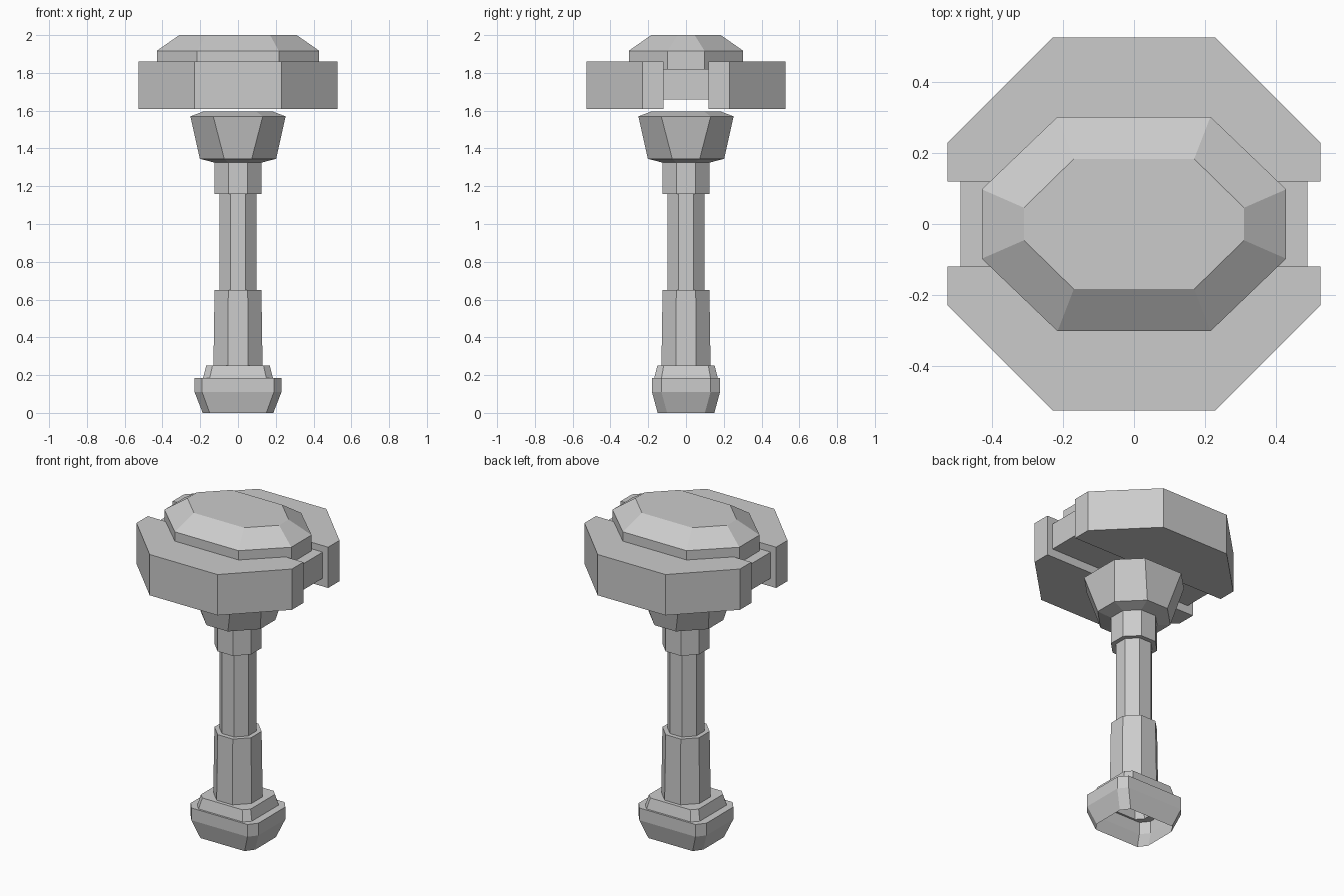
import bpy
import bmesh

cube = bpy.data.objects.get("Cube")
if cube:
    bpy.data.objects.remove(cube, do_unlink=True)

# Single plain grey material
grey = bpy.data.materials.new("plain_grey")
grey.use_nodes = True
COLOUR = (0.6, 0.6, 0.6, 1.0)
grey.diffuse_color = COLOUR
grey.node_tree.nodes["Principled BSDF"].inputs["Base Color"].default_value = COLOUR

REGULAR = 0.4142  # half side over apothem of a regular octagon


def octagon(hx, hy, cx, cy):
    """Chamfered rectangle: half sizes hx, hy; flats reach cx and cy."""
    return [(hx, -cy), (hx, cy), (cx, hy), (-cx, hy),
            (-hx, cy), (-hx, -cy), (-cx, -hy), (cx, -hy)]


def regular(r, flat=REGULAR):
    return octagon(r, r, r * flat, r * flat)


def loft(name, rings, cap_bottom=True, cap_top=True):
    """Join (height, outline) rings into a flat-faced solid or open shell."""
    bm = bmesh.new()
    loops = [[bm.verts.new((x, y, z)) for x, y in outline] for z, outline in rings]
    for low, high in zip(loops, loops[1:]):
        n = len(low)
        for i in range(n):
            j = (i + 1) % n
            bm.faces.new((low[i], low[j], high[j], high[i]))
    if cap_bottom:
        bm.faces.new(loops[0][::-1])
    if cap_top:
        bm.faces.new(loops[-1])
    mesh = bpy.data.meshes.new(name)
    bm.to_mesh(mesh)
    bm.free()
    mesh.materials.append(grey)
    obj = bpy.data.objects.new(name, mesh)
    bpy.context.collection.objects.link(obj)
    return obj


# Pommel: hollow shell, open underneath
neck_outer = octagon(0.185, 0.168, 0.15, 0.13)
loft("pommel", [
    (0.0, octagon(0.187, 0.15, 0.15, 0.10)),
    (0.11, octagon(0.23, 0.18, 0.19, 0.13)),
    (0.185, octagon(0.23, 0.18, 0.19, 0.13)),
    (0.185, neck_outer),
], cap_bottom=False, cap_top=False)

# Stepped ring between pommel and grip
loft("pommel_ring", [
    (0.185, neck_outer),
    (0.25, octagon(0.168, 0.152, 0.135, 0.118)),
    (0.25, regular(0.13)),
], cap_bottom=False, cap_top=False)

# Grip, shaft and collar
loft("grip", [(0.25, regular(0.13)), (0.65, regular(0.124)),
              (0.65, regular(0.098))], cap_bottom=False, cap_top=False)
loft("shaft", [(0.65, regular(0.098)), (1.16, regular(0.098))],
     cap_bottom=False, cap_top=False)
loft("collar", [(1.16, regular(0.098)), (1.16, regular(0.124)),
                (1.325, regular(0.124))], cap_bottom=False, cap_top=False)

# Flared socket under the head
loft("head_socket", [
    (1.325, regular(0.124)),
    (1.345, regular(0.202, 0.36)),
    (1.57, regular(0.252, 0.52)),
    (1.595, regular(0.185, 0.52)),
], cap_bottom=False)

# Two mirrored halves of the head, split by a channel
for name, side in (("head_front_half", -1), ("head_back_half", 1)):
    outline = [(-0.527, 0.12), (0.527, 0.12), (0.527, 0.23),
               (0.23, 0.527), (-0.23, 0.527), (-0.527, 0.23)]
    if side < 0:
        outline = [(x, -y) for x, y in reversed(outline)]
    loft(name, [(1.61, outline), (1.86, outline)])

# Bar filling the channel
bar = [(0.49, -0.12), (0.49, 0.12), (-0.49, 0.12), (-0.49, -0.12)]
loft("head_core", [(1.66, bar), (1.82, bar)])

# Bevelled cap on top
rim = octagon(0.43, 0.303, 0.216, 0.098)
loft("head_cap", [(1.82, rim), (1.917, rim),
                  (2.0, octagon(0.311, 0.184, 0.17, 0.046))])
